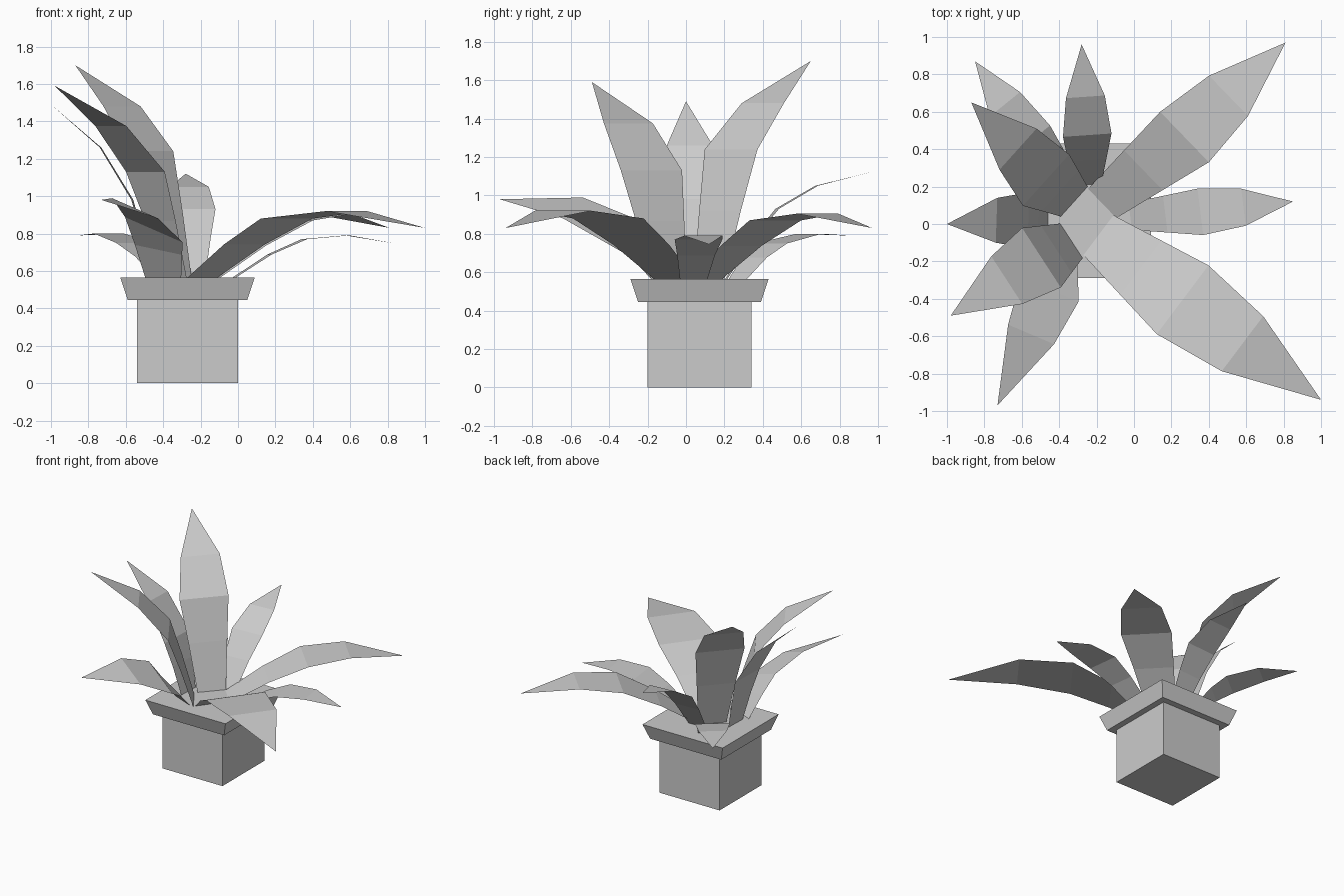
import bpy, bmesh
from math import radians, sin, cos
from mathutils import Vector

if "Cube" in bpy.data.objects:
    bpy.data.objects.remove(bpy.data.objects["Cube"])

CENTRE = Vector((-0.27, 0.07, 0.0))
SOIL = 0.565


def make(name, bm):
    mesh = bpy.data.meshes.new(name)
    bm.to_mesh(mesh)
    bm.free()
    ob = bpy.data.objects.new(name, mesh)
    bpy.context.collection.objects.link(ob)
    return ob


def square_frustum(name, z0, half0, z1, half1):
    bm = bmesh.new()
    rings = []
    for z, h in ((z0, half0), (z1, half1)):
        rings.append([bm.verts.new(CENTRE + Vector((sx * h, sy * h, z)))
                      for sx, sy in ((-1, -1), (1, -1), (1, 1), (-1, 1))])
    low, top = rings
    bm.faces.new(low[::-1])
    bm.faces.new(top)
    for i in range(4):
        j = (i + 1) % 4
        bm.faces.new((low[i], low[j], top[j], top[i]))
    return make(name, bm)


def leaf(name, heading, width, root, bend, upper, tip, roll=0):
    """Flat blade: root, mid, bend and upper cross-sections, then a point."""
    a, r = radians(heading), radians(roll)
    flat = Vector((-sin(a), cos(a), 0))
    tilted = Vector((-sin(a) * cos(r), cos(a) * cos(r), -sin(r)))
    root, bend, upper = Vector((*root, SOIL)), Vector(bend), Vector(upper)
    mid = (root + bend) / 2 + Vector((0, 0, 0.02))
    sections = ((root, 0.58, flat), (mid, 0.79, (flat + tilted) / 2),
                (bend, 1.0, tilted), (upper, 0.8, tilted))
    bm = bmesh.new()
    pairs = [[bm.verts.new(p + side * width * k * s / 2) for s in (1, -1)]
             for p, k, side in sections]
    for (l0, r0), (l1, r1) in zip(pairs, pairs[1:]):
        bm.faces.new((r0, r1, l1, l0))
    bm.faces.new((pairs[-1][1], bm.verts.new(tip), pairs[-1][0]))
    return make(name, bm)


# Square pot with flared rim
square_frustum("pot", 0, 0.27, 0.445, 0.27)
square_frustum("pot_rim", 0.445, 0.32, SOIL, 0.36)

# Drooping leaves on the right
leaf("leaf_front_right", -37, 0.46, (-0.19, -0.06), (0.26, -0.405, 0.88), (0.58, -0.64, 0.92), (1.0, -0.94, 0.83))
leaf("leaf_back_right", 44, 0.375, (-0.17, 0.11), (0.27, 0.465, 0.87), (0.505, 0.685, 0.905), (0.81, 0.97, 0.83))
leaf("leaf_right", 7, 0.25, (-0.02, 0.04), (0.355, 0.065, 0.77), (0.585, 0.09, 0.79), (0.85, 0.12, 0.745))

# Back leaf
leaf("leaf_back", 94, 0.26, (-0.25, 0.21), (-0.25, 0.475, 0.93), (-0.26, 0.68, 1.05), (-0.28, 0.96, 1.12))

# Tall leaves on the left
leaf("leaf_tall_back", 138, 0.37, (-0.32, 0.12), (-0.47, 0.235, 1.24), (-0.62, 0.40, 1.48), (-0.87, 0.65, 1.70))
leaf("leaf_tall_front", 213, 0.38, (-0.335, -0.09), (-0.495, -0.18, 1.13), (-0.68, -0.30, 1.375), (-0.98, -0.49, 1.59))
leaf("leaf_tall_left", 178, 0.30, (-0.46, 0.02), (-0.565, 0.02, 0.98), (-0.735, 0.02, 1.26), (-1.0, 0.0, 1.49))

# Low leaves on the left
leaf("leaf_front_left", 247, 0.36, (-0.40, -0.14), (-0.45, -0.35, 0.82), (-0.55, -0.59, 0.935), (-0.73, -0.97, 0.98), roll=22)
leaf("leaf_back_left", 129, 0.26, (-0.39, 0.27), (-0.55, 0.445, 0.75), (-0.69, 0.64, 0.80), (-0.85, 0.87, 0.79))
